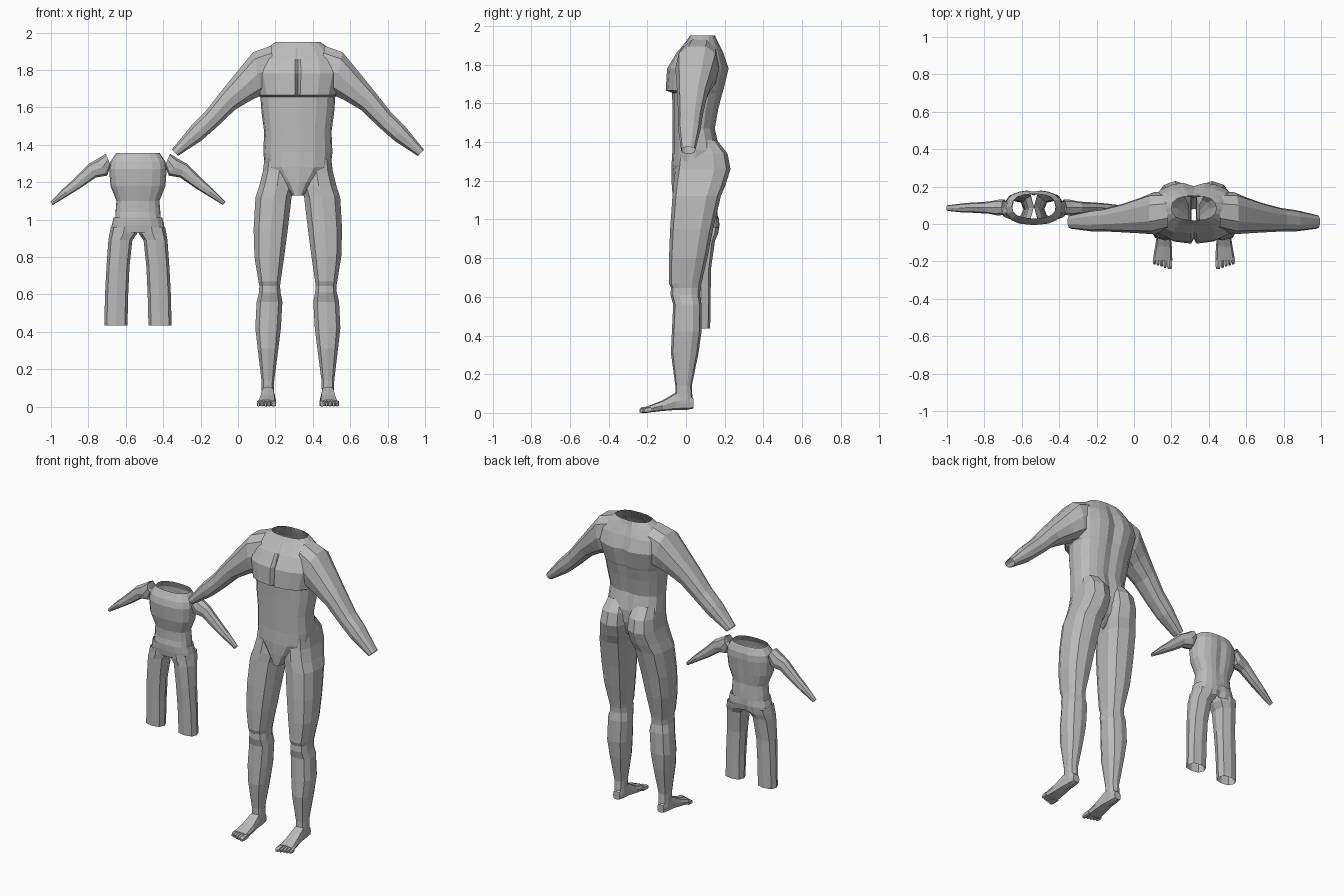
import bpy, math
from mathutils import Vector

grey = bpy.data.materials.new("plain grey")
grey.diffuse_color = (0.5, 0.5, 0.5, 1)

BIG, SMALL = (0.32, 0, 0), (-0.535, 0, 0)      # centre lines of the two bodies


def power(v, p):
    return math.copysign(abs(v) ** p, v)


def curve(angles, p=0.8):
    """Unit rounded-square outline, angles in degrees from the front (-y)."""
    return [(power(math.sin(math.radians(a)), p), -power(math.cos(math.radians(a)), p)) for a in angles]


def even(n, p=0.8):
    return curve([360 * i / n for i in range(n)], p)


def loft(name, rings, place, mirror=False, cap=False):
    """Skin a list of equal rings; ends stay open unless capped."""
    n = len(rings[0])
    verts = [v for r in rings for v in r]
    faces = [(k * n + i, k * n + (i + 1) % n, (k + 1) * n + (i + 1) % n, (k + 1) * n + i)
             for k in range(len(rings) - 1) for i in range(n)]
    if cap:
        faces += [tuple(reversed(range(n))), tuple(range(len(verts) - n, len(verts)))]
    # turn faces outward if the first side face looks at the ring centre
    c = sum((Vector(v) for v in rings[0] + rings[1]), Vector()) / (2 * n)
    a, b, d = (Vector(verts[j]) for j in (0, 1, n))
    if (b - a).cross(d - a).dot(a - c) < 0:
        faces = [tuple(reversed(f)) for f in faces]
    mesh = bpy.data.meshes.new(name)
    mesh.from_pydata(verts, [], faces)
    mesh.materials.append(grey)
    ob = bpy.data.objects.new(name, mesh)
    ob.location = place
    bpy.context.collection.objects.link(ob)
    if mirror:
        ob.modifiers.new("Mirror", 'MIRROR').use_axis = (True, False, False)
    return ob


def torso(name, rows, place):
    """Rows: z, half width, front y, back y, front groove, back groove."""
    half = [2, 25, 48, 70, 90, 112, 135, 155, 170]
    outline = curve([0] + half + [180] + [360 - a for a in reversed(half)])
    rings = []
    for z, w, f, b, gf, gb in rows:
        ring = [Vector((w * x, (f + b) / 2 + (b - f) / 2 * y, z)) for x, y in outline]
        ring[0].y += gf
        ring[len(half) + 1].y -= gb
        rings.append(ring)
    return loft(name, rings, place)


def leg(name, rows, place, n=10):
    """Rows: z, inner x, outer x, front y, back y."""
    rings = [[Vector(((i + o) / 2 + (o - i) / 2 * x, (f + b) / 2 + (b - f) / 2 * y, z))
              for x, y in even(n, 0.75)] for z, i, o, f, b in rows]
    return loft(name, rings, place, True)


def arm(name, rows, place, n=10):
    """Rows: upper edge x, z, lower edge x, z, front y, back y."""
    rings = []
    for ux, uz, lx, lz, f, b in rows:
        rings.append([Vector(((ux + lx) / 2 + (ux - lx) / 2 * t, (f + b) / 2 + (b - f) / 2 * y,
                              (uz + lz) / 2 + (uz - lz) / 2 * t)) for t, y in even(n)])
    return loft(name, rings, place, True)


def foot_piece(name, rows, place, n=8):
    """Rows: y, inner x, outer x, bottom z, top z."""
    rings = [[Vector(((i + o) / 2 + (o - i) / 2 * x, y, (lo + hi) / 2 + (hi - lo) / 2 * t))
              for x, t in even(n, 0.6)] for y, i, o, lo, hi in rows]
    return loft(name, rings, place, True, True)


# Large body: torso with chest ledge, breastbone groove and spine groove
torso("large_torso", [
    (1.13, 0.03, -0.07, 0.08, 0, 0),
    (1.20, 0.09, -0.075, 0.14, 0, 0),
    (1.28, 0.175, -0.075, 0.17, 0, 0.01),
    (1.36, 0.185, -0.07, 0.175, 0, 0.015),
    (1.47, 0.18, -0.07, 0.15, 0, 0.01),
    (1.58, 0.195, -0.07, 0.17, 0, 0.01),
    (1.655, 0.20, -0.072, 0.19, 0, 0.015),
    (1.667, 0.21, -0.105, 0.195, 0.025, 0.015),
    (1.78, 0.235, -0.098, 0.222, 0.025, 0.02),
    (1.86, 0.22, -0.05, 0.195, 0.01, 0.015),
    (1.92, 0.16, 0.0, 0.165, 0, 0.01),
    (1.95, 0.12, 0.02, 0.15, 0, 0)], BIG)

# Large body: arms, open at the wrist
arm("large_arm", [
    (0.14, 1.935, 0.13, 1.68, -0.03, 0.17),
    (0.24, 1.90, 0.19, 1.66, -0.055, 0.17),
    (0.33, 1.79, 0.24, 1.64, -0.05, 0.14),
    (0.41, 1.69, 0.335, 1.585, -0.045, 0.11),
    (0.50, 1.575, 0.435, 1.49, -0.04, 0.085),
    (0.57, 1.505, 0.515, 1.42, -0.04, 0.075),
    (0.675, 1.375, 0.64, 1.34, -0.025, 0.048)], BIG)

# Large body: buttock, thigh, knee and calf
leg("large_leg", [
    (1.41, 0.03, 0.165, -0.03, 0.16),
    (1.34, 0.012, 0.18, -0.045, 0.215),
    (1.26, 0.008, 0.19, -0.055, 0.23),
    (1.18, 0.012, 0.21, -0.065, 0.205),
    (1.12, 0.03, 0.23, -0.07, 0.18),
    (0.95, 0.05, 0.24, -0.082, 0.14),
    (0.80, 0.07, 0.235, -0.088, 0.11),
    (0.67, 0.09, 0.213, -0.088, 0.08),
    (0.645, 0.093, 0.208, -0.078, 0.075),
    (0.61, 0.09, 0.21, -0.08, 0.072),
    (0.56, 0.08, 0.223, -0.066, 0.08),
    (0.42, 0.088, 0.23, -0.073, 0.08),
    (0.31, 0.102, 0.217, -0.078, 0.065),
    (0.14, 0.125, 0.196, -0.055, 0.03),
    (0.05, 0.128, 0.194, -0.055, 0.035)], BIG)

# Large body: feet and toes
foot_piece("large_foot", [
    (0.038, 0.137, 0.185, 0.022, 0.075),
    (0.0, 0.13, 0.192, 0.015, 0.12),
    (-0.055, 0.125, 0.197, 0.015, 0.105),
    (-0.12, 0.118, 0.207, 0.01, 0.065),
    (-0.195, 0.115, 0.22, 0.002, 0.036)], BIG)
x = 0.115
for k in range(5):
    w = 0.029 if k == 0 else 0.019
    tip = -0.24 + 0.006 * k
    foot_piece("large_toe", [(-0.18, x, x + w, 0.002, 0.034),
                             (tip + 0.012, x, x + w, 0.0, 0.03),
                             (tip, x + 0.004, x + w - 0.004, 0.003, 0.02)], BIG, 6)
    x += w

# Small body: sleeveless trunk, open above and below
torso("small_torso", [
    (1.00, 0.122, 0.012, 0.165, 0, 0),
    (1.04, 0.12, 0.02, 0.163, 0, 0),
    (1.10, 0.115, 0.02, 0.16, 0, 0.005),
    (1.18, 0.147, 0.002, 0.17, 0, 0.008),
    (1.27, 0.154, -0.005, 0.18, 0, 0.008),
    (1.31, 0.147, 0.005, 0.178, 0, 0.005),
    (1.355, 0.117, 0.03, 0.16, 0, 0)], SMALL)

# Small body: thin arms, standing clear of the trunk
arm("small_arm", [
    (0.172, 1.352, 0.145, 1.29, 0.05, 0.13),
    (0.215, 1.325, 0.165, 1.235, 0.045, 0.13),
    (0.26, 1.30, 0.225, 1.225, 0.055, 0.12),
    (0.345, 1.215, 0.305, 1.17, 0.06, 0.115),
    (0.40, 1.165, 0.37, 1.13, 0.062, 0.11),
    (0.468, 1.095, 0.455, 1.078, 0.07, 0.10)], SMALL, 8)

# Small body: trouser hips and legs, open at the hems
torso("small_hips", [
    (1.01, 0.13, 0.008, 0.17, 0, 0),
    (0.97, 0.14, 0.01, 0.174, 0, 0.008),
    (0.93, 0.145, 0.016, 0.168, 0, 0.015)], SMALL)
leg("small_leg", [
    (0.96, 0.0, 0.145, 0.014, 0.172),
    (0.925, 0.004, 0.152, 0.015, 0.165),
    (0.89, 0.03, 0.158, 0.016, 0.15),
    (0.75, 0.045, 0.168, 0.022, 0.13),
    (0.60, 0.052, 0.176, 0.03, 0.127),
    (0.435, 0.056, 0.18, 0.035, 0.125)], SMALL, 8)
